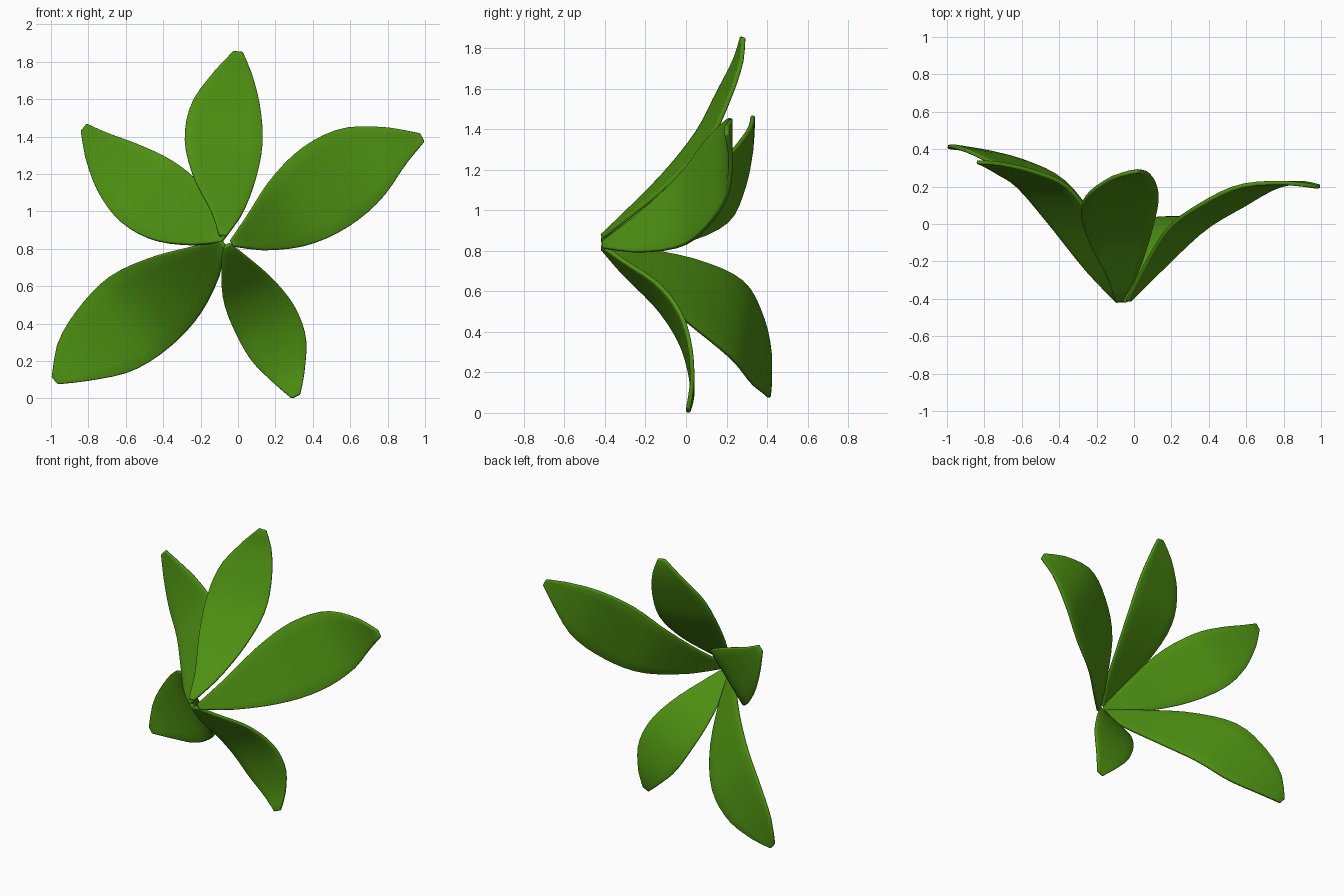
import bpy, bmesh, math

if "Cube" in bpy.data.objects:
    bpy.data.objects.remove(bpy.data.objects["Cube"])

FRACS = [0, .12, .3, .5, .7, .88, 1]
ROWS, COLS = 18, 6

green = bpy.data.materials.new("leaf_green")
green.diffuse_color = (0.075, 0.28, 0.006, 1)
green.use_nodes = True
green.node_tree.nodes["Principled BSDF"].inputs["Base Color"].default_value = green.diffuse_color


def curve_at(f, vals):
    """Smooth (Hermite) interpolation of vals placed at FRACS."""
    n = len(FRACS)
    slope = []
    for k in range(n):
        a, b = max(k - 1, 0), min(k + 1, n - 1)
        slope.append((vals[b] - vals[a]) / (FRACS[b] - FRACS[a]))
    i = 0
    while i < n - 2 and f > FRACS[i + 1]:
        i += 1
    h = FRACS[i + 1] - FRACS[i]
    u = (f - FRACS[i]) / h
    return ((2*u**3 - 3*u**2 + 1) * vals[i] + (u**3 - 2*u**2 + u) * h * slope[i]
            + (3*u**2 - 2*u**3) * vals[i + 1] + (u**3 - u**2) * h * slope[i + 1])


def leaf(name, base, tip, wide_a, wide_b, depth, tilt=0.0):
    """Blade from base to tip (x, z); widths on each side and y along its length."""
    length = math.dist(base, tip)
    dx, dz = (tip[0] - base[0]) / length, (tip[1] - base[1]) / length
    nx, nz = -dz, dx                      # side a = left of the growth direction
    wa, wb = [.02] + wide_a + [.025], [.02] + wide_b + [.025]
    bm = bmesh.new()
    grid = []
    for r in range(ROWS + 1):
        f = r / ROWS
        a, b, y = curve_at(f, wa), curve_at(f, wb), curve_at(f, depth)
        row = []
        for c in range(COLS + 1):
            w = -b + (a + b) * c / COLS
            row.append(bm.verts.new((base[0] + dx * f * length + nx * w,
                                     y + tilt * w,
                                     base[1] + dz * f * length + nz * w)))
        grid.append(row)
    for r in range(ROWS):
        for c in range(COLS):
            bm.faces.new((grid[r][c], grid[r + 1][c], grid[r + 1][c + 1], grid[r][c + 1]))
    bmesh.ops.recalc_face_normals(bm, faces=bm.faces)
    me = bpy.data.meshes.new(name)
    bm.to_mesh(me)
    bm.free()
    me.materials.append(green)
    ob = bpy.data.objects.new(name, me)
    bpy.context.collection.objects.link(ob)
    # thin blade with softened rim
    s = ob.modifiers.new("thickness", 'SOLIDIFY')
    s.thickness, s.offset = 0.022, 0
    bv = ob.modifiers.new("rim", 'BEVEL')
    bv.width, bv.segments, bv.limit_method = 0.007, 2, 'ANGLE'
    bv.angle_limit = math.radians(50)
    bpy.ops.object.select_all(action='DESELECT')
    ob.select_set(True)
    bpy.context.view_layer.objects.active = ob
    bpy.ops.object.shade_smooth_by_angle(angle=math.radians(50))


# five leaves fanned around the stem point
leaf("top_leaf", (-.08, .87), (0, 1.855),
     [.07, .18, .245, .225, .12], [.09, .146, .17, .144, .085],
     [-.415, -.28, -.08, .09, .19, .26, .28], tilt=-.15)
leaf("right_leaf", (-.03, .83), (.985, 1.395),
     [.09, .20, .265, .25, .14], [.12, .205, .225, .18, .08],
     [-.41, -.24, -.03, .10, .20, .22, .20])
leaf("upper_left_leaf", (-.08, .85), (-.825, 1.45),
     [.13, .235, .27, .225, .125], [.08, .155, .157, .112, .055],
     [-.415, -.25, 0, .20, .28, .32, .33])
leaf("lower_left_leaf", (-.08, .83), (-.98, .095),
     [.13, .22, .25, .22, .115], [.09, .185, .245, .22, .145],
     [-.415, -.22, .04, .25, .35, .40, .41], tilt=-.1)
leaf("lower_right_leaf", (-.06, .82), (.31, .01),
     [.075, .148, .193, .18, .10], [.08, .14, .153, .135, .075],
     [-.415, -.31, -.14, -.03, .02, .03, .01])
